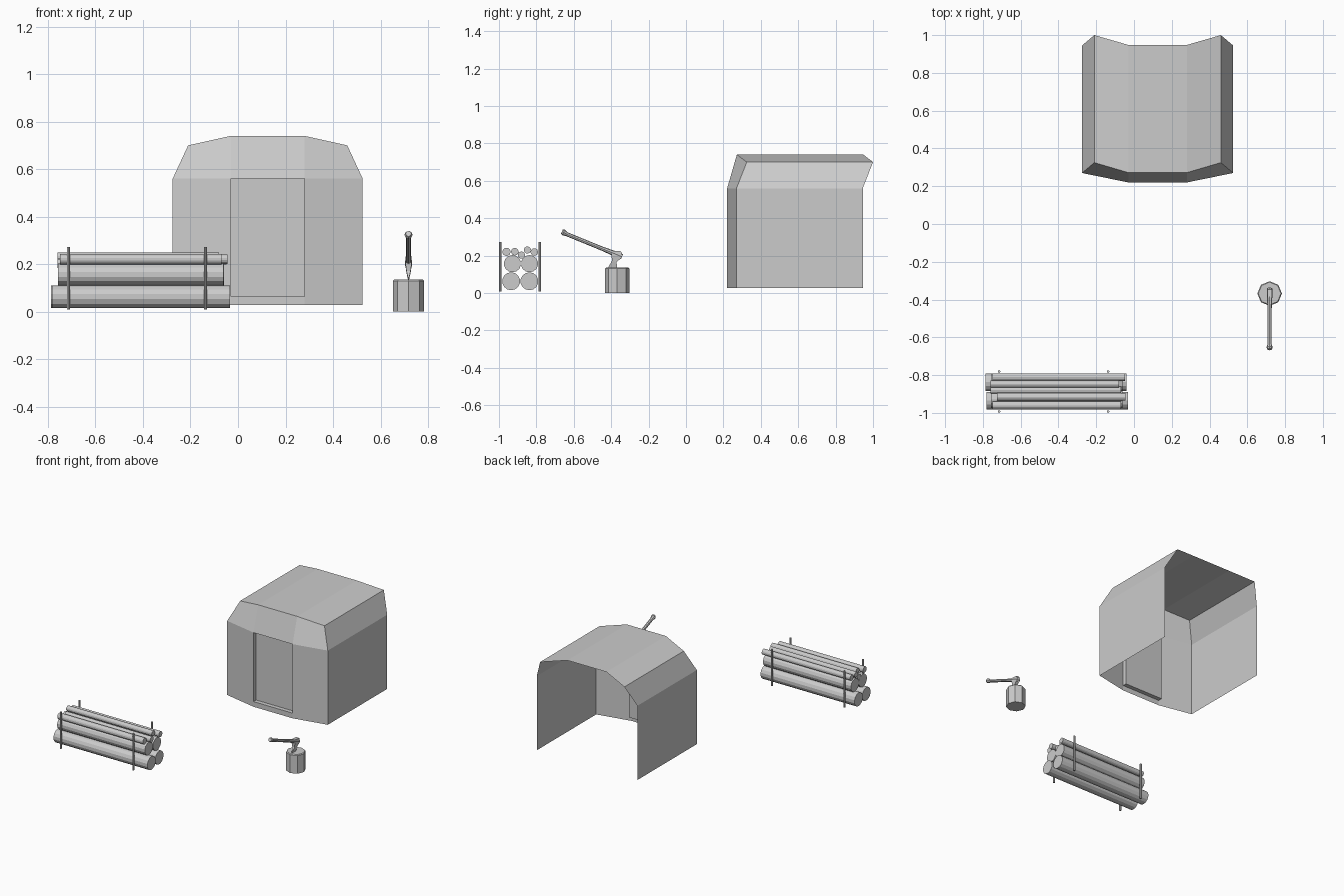
import bpy, bmesh
from math import pi, cos, sin
from mathutils import Vector, Matrix

if "Cube" in bpy.data.objects:
    bpy.data.objects.remove(bpy.data.objects["Cube"])


def finish(name, bm):
    bmesh.ops.recalc_face_normals(bm, faces=bm.faces)
    me = bpy.data.meshes.new(name)
    bm.to_mesh(me)
    bm.free()
    ob = bpy.data.objects.new(name, me)
    bpy.context.collection.objects.link(ob)
    return ob


def cylinder(name, a, b, r, sides):
    a, b = Vector(a), Vector(b)
    rot = (b - a).to_track_quat('Z', 'Y').to_matrix().to_4x4()
    bm = bmesh.new()
    bmesh.ops.create_cone(bm, cap_ends=True, segments=sides, radius1=r, radius2=r,
                          depth=(b - a).length,
                          matrix=Matrix.Translation((a + b) / 2) @ rot)
    return finish(name, bm)


def loft(name, rings):
    bm = bmesh.new()
    vs = [[bm.verts.new(p) for p in ring] for ring in rings]
    n = len(vs[0])
    for lo, hi in zip(vs, vs[1:]):
        for i in range(n):
            bm.faces.new((lo[i], lo[(i + 1) % n], hi[(i + 1) % n], hi[i]))
    bm.faces.new(vs[0])
    bm.faces.new(vs[-1])
    return finish(name, bm)


# Tent: open-backed shell, arch half-profile (half width, z, front y, back y)
CX, BASE, EAVE = 0.125, 0.027, 0.56
half = [(0.40, BASE, 0.27, 0.945), (0.40, EAVE, 0.27, 0.945),
        (0.335, 0.70, 0.325, 1.0), (0.155, 0.74, 0.272, 0.948)]
arch = [(-w, z, f, b) for w, z, f, b in half] + half[::-1]
panels = []
for (x0, z0, f0, b0), (x1, z1, f1, b1) in zip(arch, arch[1:]):
    panels.append([(x0, f0, z0), (x1, f1, z1), (x1, b1, z1), (x0, b0, z0)])

# Tent front: angled sides, sloped tops and a recessed door
D, FY, SILL, DEPTH = 0.155, 0.22, 0.064, 0.03
for s in (-1, 1):
    panels.append([(s * .40, .27, BASE), (s * D, FY, BASE), (s * D, FY, SILL),
                   (s * D, FY, EAVE), (s * .40, .27, EAVE)])
    panels.append([(s * .40, .27, EAVE), (s * D, FY, EAVE),
                   (s * D, .272, .74), (s * .335, .325, .70)])
panels.append([(-D, FY, EAVE), (D, FY, EAVE), (D, .272, .74), (-D, .272, .74)])
panels.append([(-D, FY, BASE), (D, FY, BASE), (D, FY, SILL), (-D, FY, SILL)])
rim = [(-D, SILL), (D, SILL), (D, EAVE), (-D, EAVE)]
for (x0, z0), (x1, z1) in zip(rim, rim[1:] + rim[:1]):
    panels.append([(x0, FY, z0), (x1, FY, z1), (x1, FY + DEPTH, z1), (x0, FY + DEPTH, z0)])
panels.append([(x, FY + DEPTH, z) for x, z in rim])
bm = bmesh.new()
for p in panels:
    bm.faces.new([bm.verts.new((x + CX, y, z)) for x, y, z in p])
bmesh.ops.remove_doubles(bm, verts=bm.verts, dist=0.001)
finish("tent", bm)

# Firewood: (y, z, radius, x start, x end)
logs = [(-.935, .063, .048, -.78, -.033), (-.837, .063, .048, -.787, -.04),
        (-.928, .157, .046, -.757, -.06), (-.837, .157, .046, -.757, -.058),
        (-.960, .220, .022, -.75, -.07), (-.915, .221, .020, -.725, -.045),
        (-.880, .203, .019, -.76, -.07), (-.848, .230, .019, -.76, -.08),
        (-.811, .219, .020, -.75, -.048)]
for i, (y, z, r, x0, x1) in enumerate(logs):
    cylinder(f"log_{i + 1}", (x0, y, z), (x1, y, z), r, 14)

# Posts holding the pile
for x in (-.714, -.137):
    for y in (-.993, -.781):
        cylinder("wood_pile_post", (x, y, .008), (x, y, .272), .007, 8)

# Chopping block
AX = 0.718
loft("chopping_block", [[(AX + r * cos(k * pi / 4), -.368 + r * sin(k * pi / 4), z)
                         for k in range(8)]
                        for r, z in ((.065, 0), (.065, .13), (.06, .136))])

# Axe head: sections narrowing to the cutting edge (y0, z0, y1, z1, half thickness)
loft("axe_head", [[(AX - w, y0, z0), (AX + w, y0, z0), (AX + w, y1, z1), (AX - w, y1, z1)]
                  for y0, z0, y1, z1, w in ((-.388, .226, -.347, .223, .012),
                                            (-.398, .203, -.341, .192, .013),
                                            (-.396, .172, -.371, .165, .009),
                                            (-.416, .137, -.368, .128, .001))])

# Axe handle: tapered tube with a knob at the grip end (y, z, radius)
up = Vector((0, .39, .92))
rings = []
for y, z, r in ((-.664, .328, .012), (-.654, .324, .017), (-.636, .314, .011),
                (-.45, .238, .011), (-.39, .214, .014), (-.342, .194, .015)):
    rings.append([Vector((AX, y, z)) + r * (up * sin(k * pi / 4) + Vector((cos(k * pi / 4), 0, 0)))
                  for k in range(8)])
loft("axe_handle", rings)
